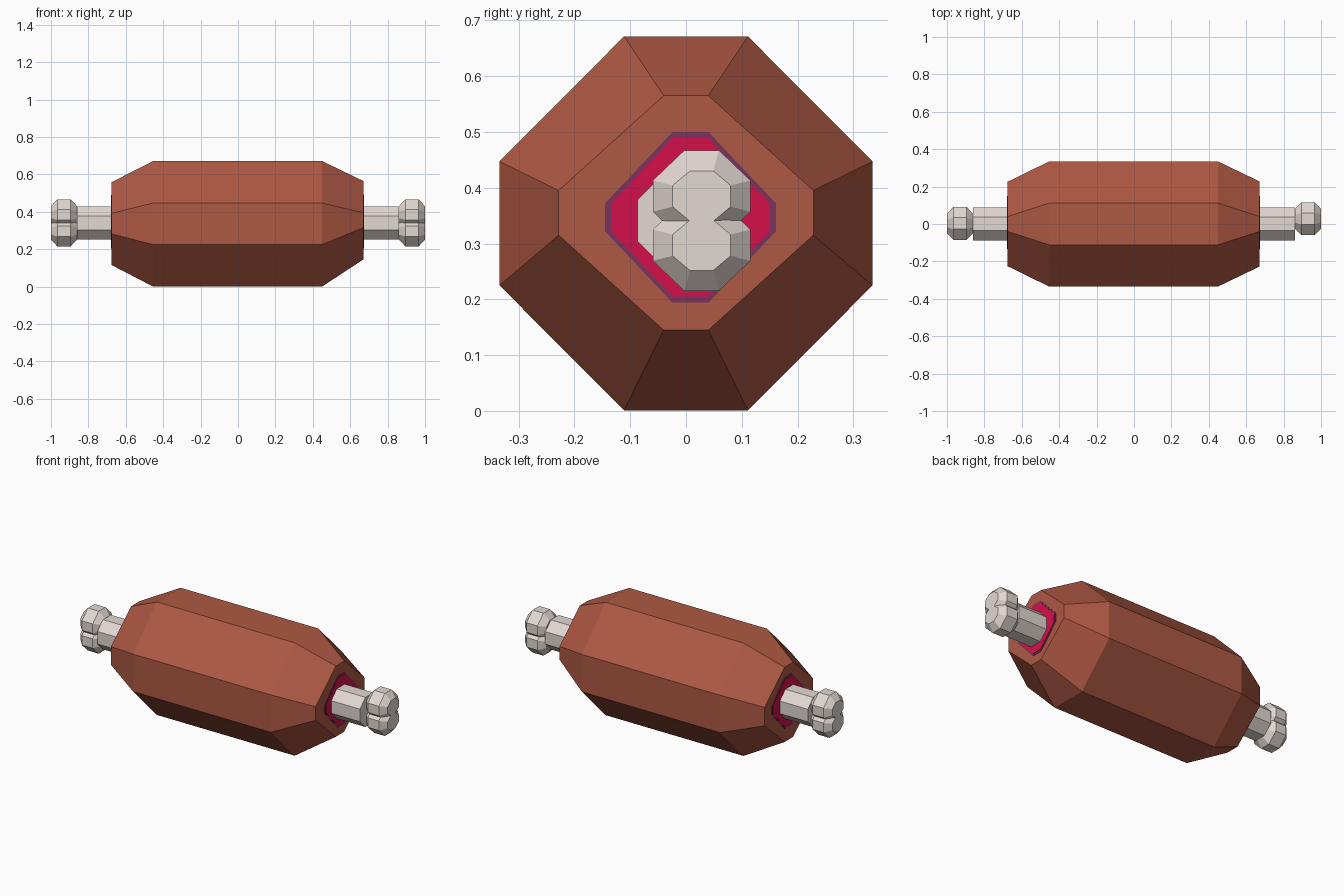
import bpy, bmesh

if "Cube" in bpy.data.objects:
    bpy.data.objects.remove(bpy.data.objects["Cube"])


def srgb(r, g, b):
    return tuple(((c / 255 + 0.055) / 1.055) ** 2.4 for c in (r, g, b)) + (1.0,)


def material(name, rgb):
    m = bpy.data.materials.new(name)
    m.diffuse_color = srgb(*rgb)
    m.use_nodes = True
    m.node_tree.nodes["Principled BSDF"].inputs["Base Color"].default_value = m.diffuse_color
    return m


MEAT = material("roast brown", (174, 88, 67))
BONE = material("bone white", (226, 216, 210))
RED = material("raw crimson", (212, 16, 75))
PURPLE = material("dull purple", (122, 52, 95))


def octagon(x, cy, cz, hy, hz, sy, sz):
    """Octagon across x: half sizes hy, hz and half lengths sy, sz of the flat sides."""
    pts = [(sy, hz), (hy, sz), (hy, -sz), (sy, -hz),
           (-sy, -hz), (-hy, -sz), (-hy, sz), (-sy, hz)]
    return [(x, cy + y, cz + z) for y, z in pts]


def loft(name, rings, mat):
    """Join eight-sided rings with flat faces and cap both ends."""
    bm = bmesh.new()
    loops = [[bm.verts.new(p) for p in r] for r in rings]
    for a, b in zip(loops, loops[1:]):
        for i in range(8):
            j = (i + 1) % 8
            bm.faces.new((a[i], a[j], b[j], b[i]))
    bm.faces.new(loops[0])
    bm.faces.new(loops[-1])
    bmesh.ops.recalc_face_normals(bm, faces=bm.faces)
    mesh = bpy.data.meshes.new(name)
    bm.to_mesh(mesh)
    bm.free()
    mesh.materials.append(mat)
    ob = bpy.data.objects.new(name, mesh)
    bpy.context.collection.objects.link(ob)
    return ob


# Meat body, tapered at both ends
loft("meat_body", [
    octagon(-0.675, 0, 0.337, 0.226, 0.222, 0.04, 0.055),
    octagon(-0.455, 0, 0.336, 0.334, 0.335, 0.111, 0.111),
    octagon(0.45, 0, 0.336, 0.334, 0.335, 0.111, 0.111),
    octagon(0.67, 0, 0.355, 0.228, 0.21, 0.04, 0.04),
], MEAT)

for side, label, face_x, knob_y in ((-1, "left", 0.675, 0.003), (1, "right", 0.67, 0.028)):
    # Cut flesh around the bone: thin purple rim and crimson plate
    for part, mat, h, t in (("flesh_rim", PURPLE, 0.153, 0.002), ("flesh", RED, 0.142, 0.004)):
        loft(f"{label}_{part}", [
            octagon(side * x, 0.008, 0.347, h, h, 0.032, 0.025)
            for x in (face_x - 0.002, face_x + t)], mat)

    # Bone shaft
    loft(f"{label}_bone_shaft", [
        octagon(side * x, 0.001, 0.341, 0.088, 0.088, 0.037, 0.037)
        for x in (face_x - 0.02, 0.862)], BONE)

    # Pair of knobs at the bone end
    for up, where in ((1, "upper"), (-1, "lower")):
        cz = 0.341 + up * 0.044
        small = (knob_y, cz, 0.052, 0.045, 0.021, 0.019)
        large = (knob_y, cz, 0.0875, 0.082, 0.031, 0.028)
        loft(f"{label}_{where}_knob", [
            octagon(side * 0.86, *small), octagon(side * 0.895, *large),
            octagon(side * 0.966, *large), octagon(side * 1.0, *small)], BONE)
